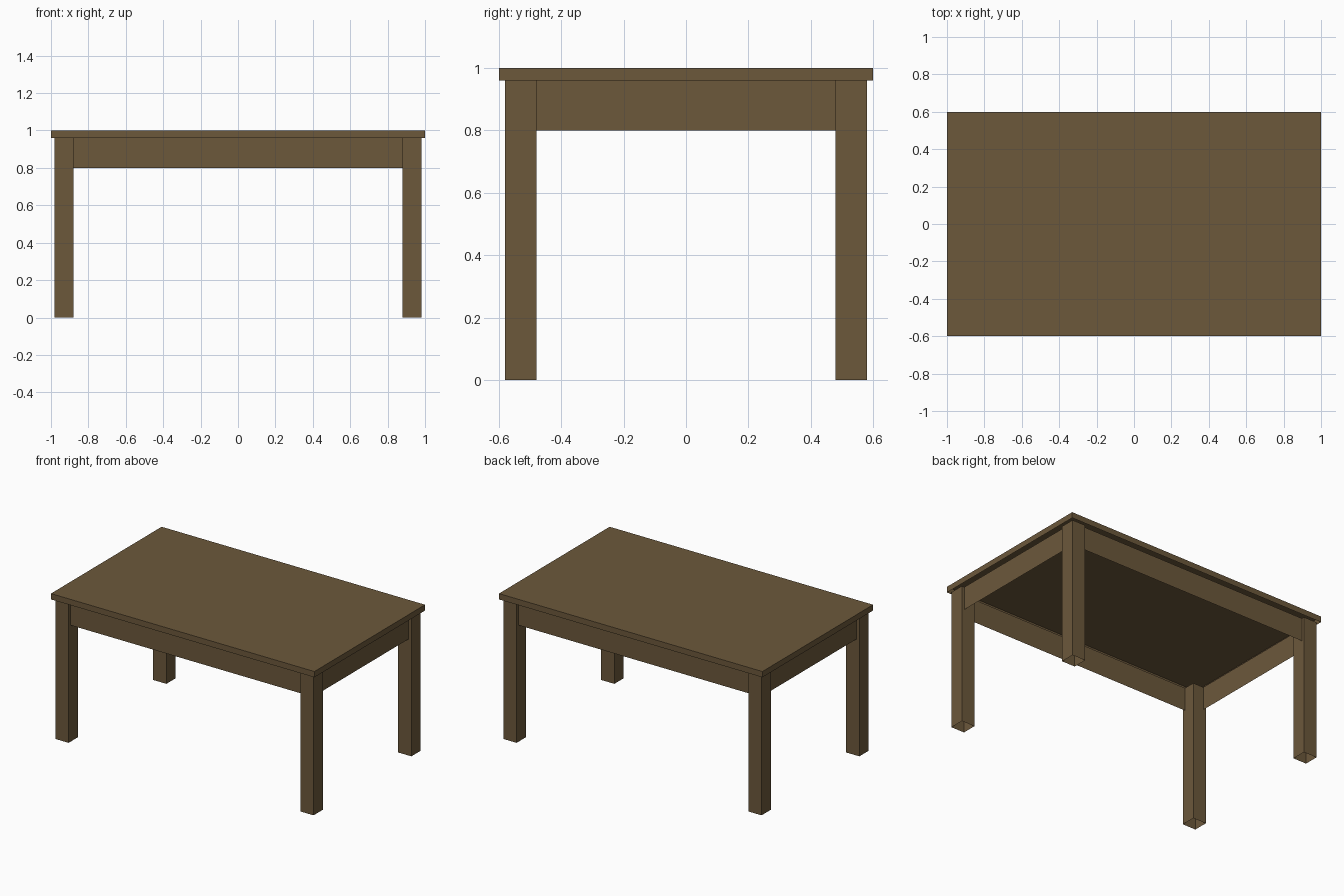
import bpy, bmesh
from mathutils import Vector

if "Cube" in bpy.data.objects:
    bpy.data.objects.remove(bpy.data.objects["Cube"])

wood = bpy.data.materials.new("brown wood")
wood.diffuse_color = (0.150, 0.098, 0.044, 1)
wood.use_nodes = True
wood.node_tree.nodes["Principled BSDF"].inputs["Base Color"].default_value = wood.diffuse_color


def finish(bm, name):
    mesh = bpy.data.meshes.new(name)
    bm.to_mesh(mesh)
    bm.free()
    mesh.materials.append(wood)
    obj = bpy.data.objects.new(name, mesh)
    bpy.context.collection.objects.link(obj)
    return obj


def open_box(name, lo, hi):
    # box without its bottom face
    lo, hi = Vector(lo), Vector(hi)
    bm = bmesh.new()
    bmesh.ops.create_cube(bm, size=1)
    bmesh.ops.scale(bm, vec=hi - lo, verts=bm.verts)
    bmesh.ops.translate(bm, vec=(lo + hi) / 2, verts=bm.verts)
    bm.normal_update()
    bottom = [f for f in bm.faces if f.normal.z < -0.5]
    bmesh.ops.delete(bm, geom=bottom, context='FACES')
    return finish(bm, name)


def panel(name, a, b, z0, z1):
    # thin upright sheet between two plan points
    bm = bmesh.new()
    pts = [(*a, z0), (*b, z0), (*b, z1), (*a, z1)]
    bm.faces.new([bm.verts.new(p) for p in pts])
    return finish(bm, name)


# Table top: a sheet with a turned-down rim, open underneath
open_box("table_top", (-1, -0.6, 0.96), (1, 0.6, 1))

# Four square legs, hollow at the foot
for sx, xn in ((-1, "left"), (1, "right")):
    for sy, yn in ((-1, "front"), (1, "back")):
        cx, cy = sx * 0.93, sy * 0.53
        open_box(f"{yn}_{xn}_leg", (cx - 0.05, cy - 0.05, 0),
                 (cx + 0.05, cy + 0.05, 0.96))

# Aprons between the legs, set back slightly from the leg faces, facing outward
for s, yn, xn in ((-1, "front", "left"), (1, "back", "right")):
    panel(f"{yn}_apron", (s * 0.88, s * 0.56), (-s * 0.88, s * 0.56), 0.8, 0.96)
    panel(f"{xn}_apron", (s * 0.96, -s * 0.48), (s * 0.96, s * 0.48), 0.8, 0.96)
